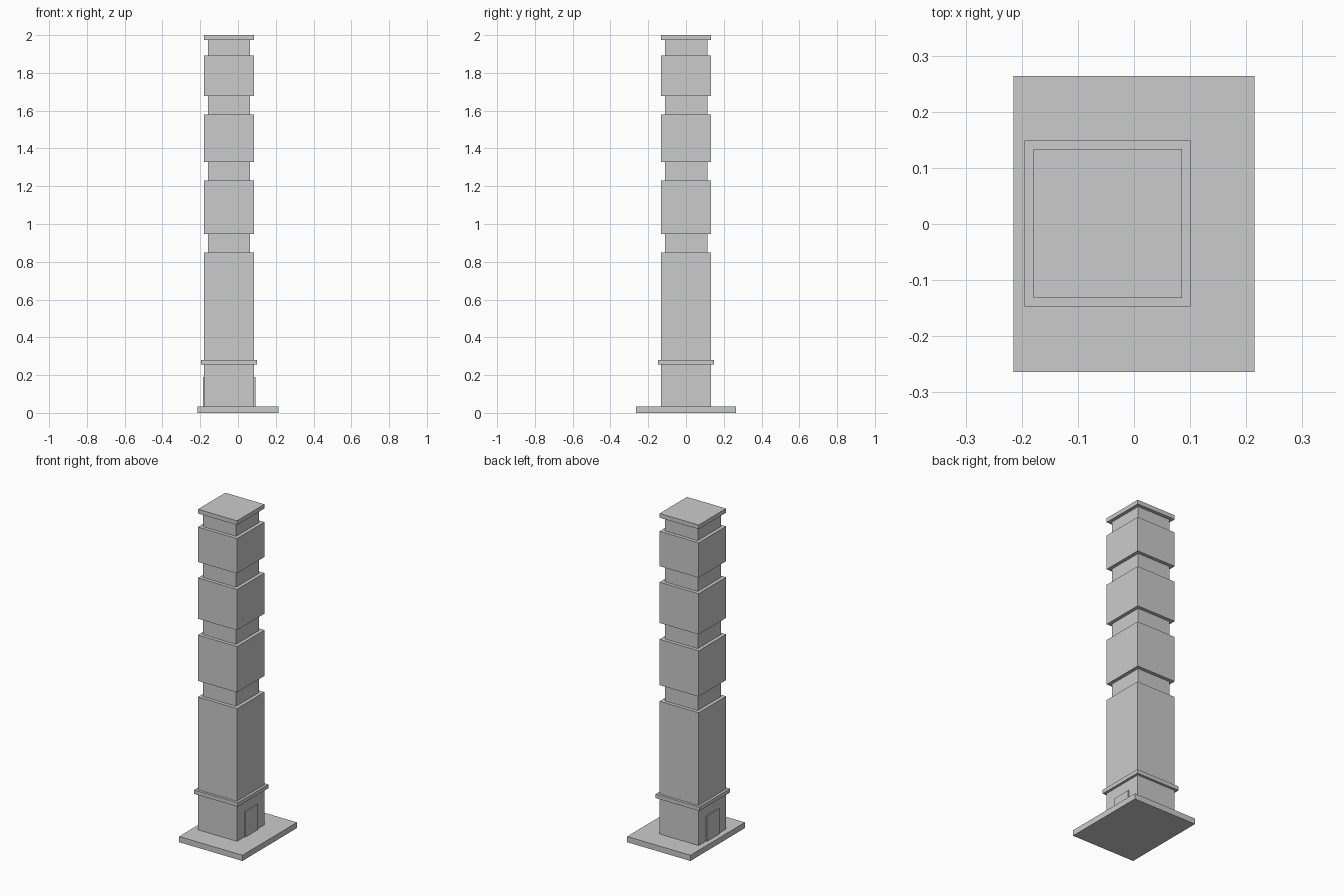
import bpy

if "Cube" in bpy.data.objects:
    bpy.data.objects.remove(bpy.data.objects["Cube"])

CX, CY = -0.047, 0.001  # tower axis


def box(name, cx, cy, z0, z1, hx, hy):
    bpy.ops.mesh.primitive_cube_add(size=2, location=(cx, cy, (z0 + z1) / 2))
    ob = bpy.context.object
    ob.name = name
    ob.scale = (hx, hy, (z1 - z0) / 2)
    bpy.ops.object.transform_apply(location=False, rotation=False, scale=True)
    return ob


# Ground slab, wider than the tower
box("base_slab", 0, 0, 0, 0.035, 0.215, 0.264)

# Stacked square storeys: name, bottom, top, half width
WIDE, NECK, LEDGE = 0.1325, 0.1115, 0.148
storeys = [
    ("ground_floor", 0.035, 0.257, WIDE),
    ("ledge", 0.257, 0.281, LEDGE),
    ("lower_shaft", 0.281, 0.849, WIDE),
    ("neck_1", 0.849, 0.948, NECK),
    ("block_1", 0.948, 1.229, WIDE),
    ("neck_2", 1.229, 1.329, NECK),
    ("block_2", 1.329, 1.579, WIDE),
    ("neck_3", 1.579, 1.677, NECK),
    ("block_3", 1.677, 1.891, WIDE),
    ("neck_4", 1.891, 1.974, NECK),
    ("roof_cap", 1.974, 2.0, WIDE),
]
for name, z0, z1, h in storeys:
    box(name, CX, CY, z0, z1, h, h)

# Thin door panels on the two x sides
for side, sx in (("right", 1), ("left", -1)):
    box("door_" + side, CX + sx * (WIDE + 0.002), CY, 0.035, 0.19, 0.005, 0.06)
